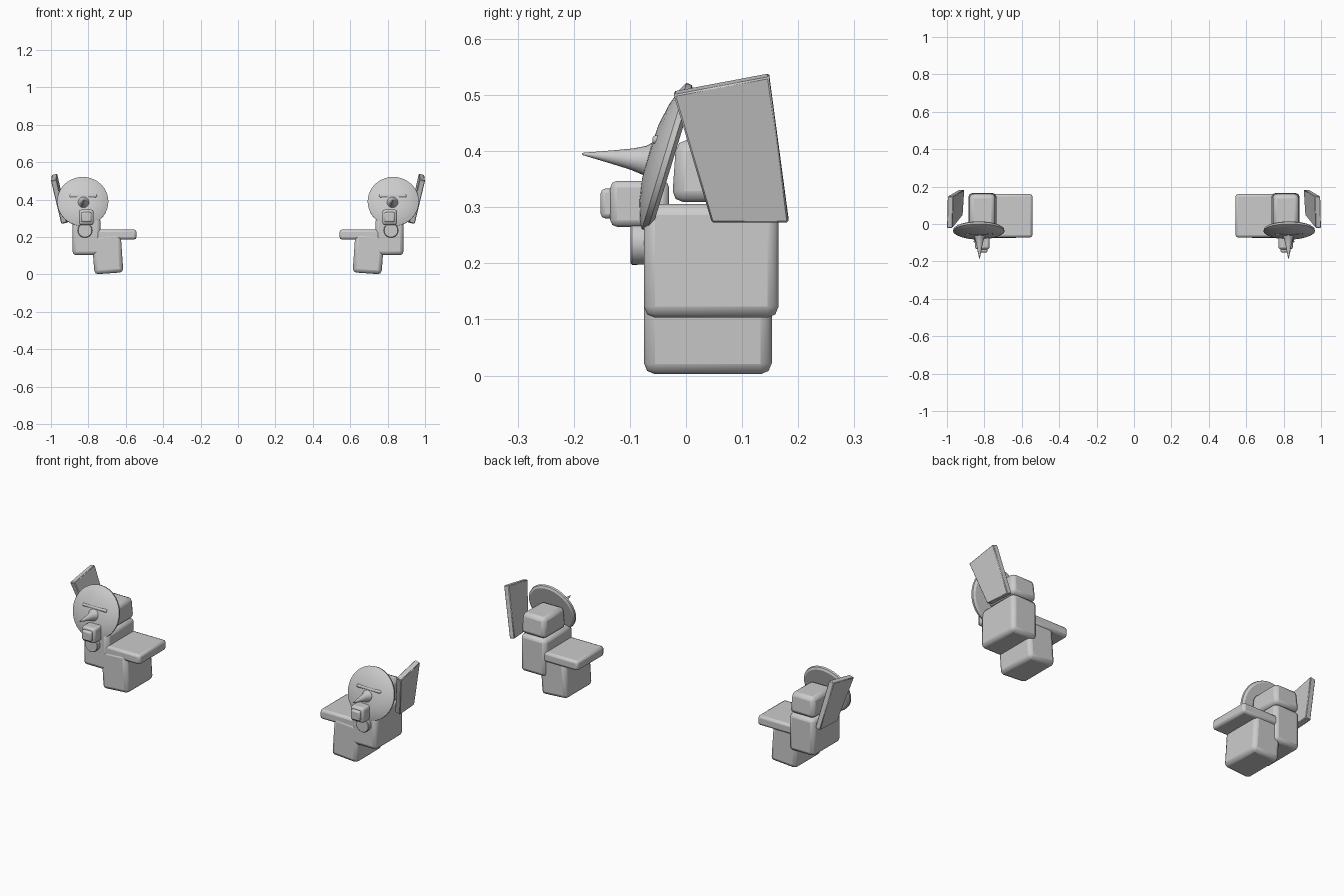
import bpy, bmesh, math
from mathutils import Matrix, Vector

cube = bpy.data.objects.get("Cube")
if cube:
    bpy.data.objects.remove(cube, do_unlink=True)

grey = bpy.data.materials.new("plain_grey")
grey.use_nodes = True
grey.diffuse_color = (0.6, 0.6, 0.6, 1)
grey.node_tree.nodes["Principled BSDF"].inputs["Base Color"].default_value = (0.6, 0.6, 0.6, 1)


def finish(name, bm, bevel=0, angle=30, segments=2):
    """Turn the mesh into an object mirrored across x = 0."""
    bmesh.ops.recalc_face_normals(bm, faces=bm.faces)
    mesh = bpy.data.meshes.new(name)
    bm.to_mesh(mesh)
    bm.free()
    mesh.materials.append(grey)
    ob = bpy.data.objects.new(name, mesh)
    bpy.context.collection.objects.link(ob)
    if bevel:
        mod = ob.modifiers.new("Bevel", "BEVEL")
        mod.width, mod.segments = bevel, segments
    ob.modifiers.new("Mirror", "MIRROR")
    bpy.ops.object.select_all(action="DESELECT")
    ob.select_set(True)
    bpy.context.view_layer.objects.active = ob
    bpy.ops.object.shade_smooth_by_angle(angle=math.radians(angle))
    return ob


def box(name, x, y, z, bevel, roll=0, taper=1):
    """Bevelled box from its extents, rolled about y, with a scaled top."""
    bm = bmesh.new()
    bmesh.ops.create_cube(bm, size=1)
    for v in bm.verts:
        if v.co.z > 0:
            v.co.x *= taper
            v.co.y *= taper
    size = [b - a for a, b in (x, y, z)]
    mid = Vector([(a + b) / 2 for a, b in (x, y, z)])
    bm.transform(Matrix.Translation(mid) @ Matrix.Rotation(math.radians(roll), 4, "Y")
                 @ Matrix.Diagonal((*size, 1)))
    return finish(name, bm, bevel)


def lathe(name, profile, centre, tilt=0, steps=40):
    """Spin (radius, forward) points about a forward axis, tilted upward."""
    bm = bmesh.new()
    verts = [bm.verts.new((r, -f, 0)) for r, f in profile]
    edges = [bm.edges.new(pair) for pair in zip(verts, verts[1:])]
    bmesh.ops.spin(bm, geom=verts + edges, cent=(0, 0, 0), axis=(0, 1, 0),
                   angle=math.tau, steps=steps)
    bmesh.ops.remove_doubles(bm, verts=bm.verts, dist=1e-5)
    bm.transform(Matrix.Translation(centre) @ Matrix.Rotation(math.radians(-tilt), 4, "X"))
    return finish(name, bm)


# Stacked arm and shoulder blocks
box("lower_block", (0.62, 0.775), (-0.075, 0.153), (0.006, 0.215), 0.02, roll=4)
box("shoulder_plate", (0.543, 0.76), (-0.072, 0.16), (0.187, 0.24), 0.013)
box("main_block", (0.735, 0.885), (-0.075, 0.165), (0.103, 0.306), 0.02)
box("upper_block", (0.738, 0.885), (-0.025, 0.165), (0.309, 0.42), 0.02, taper=0.92)

# Domed round shield, leaning back
lathe("round_shield", [(0, -0.015), (0.125, -0.015), (0.136, -0.008), (0.137, 0.002),
                       (0.12, 0.011), (0.09, 0.021), (0.05, 0.028), (0, 0.03)],
      (0.83, -0.037, 0.39), tilt=17)

# Flared spike, slit bar and hub on the shield front
lathe("spike", [(0.037, -0.02), (0.034, 0), (0.026, 0.012), (0.019, 0.035),
                (0.012, 0.07), (0.002, 0.123), (0, 0.124)],
      (0.826, -0.062, 0.382), tilt=6, steps=24)
box("slit_bar", (0.755, 0.9), (-0.06, -0.035), (0.412, 0.428), 0.006)
lathe("round_hub", [(0, -0.03), (0.037, -0.03), (0.039, 0.022), (0.036, 0.025), (0, 0.025)],
      (0.818, -0.074, 0.236), steps=32)

# Front block with its stepped nose
box("front_block", (0.772, 0.85), (-0.135, -0.03), (0.265, 0.347), 0.012)
box("front_nose", (0.783, 0.838), (-0.152, -0.12), (0.28, 0.333), 0.008)

# Outward leaning side fin: outer corners, then the inner face offset from them
outer = [Vector(c) for c in ((1.0, -0.022, 0.5), (0.996, 0.148, 0.532),
                             (0.936, 0.183, 0.272), (0.945, 0.046, 0.272))]
bm = bmesh.new()
out = [bm.verts.new(c) for c in outer]
inn = [bm.verts.new(c + Vector((-0.029, 0, 0.007))) for c in outer]
bm.faces.new(out)
bm.faces.new(inn[::-1])
for i in range(4):
    j = (i + 1) % 4
    bm.faces.new((out[i], inn[i], inn[j], out[j]))
finish("side_fin", bm, 0.003, segments=1)
